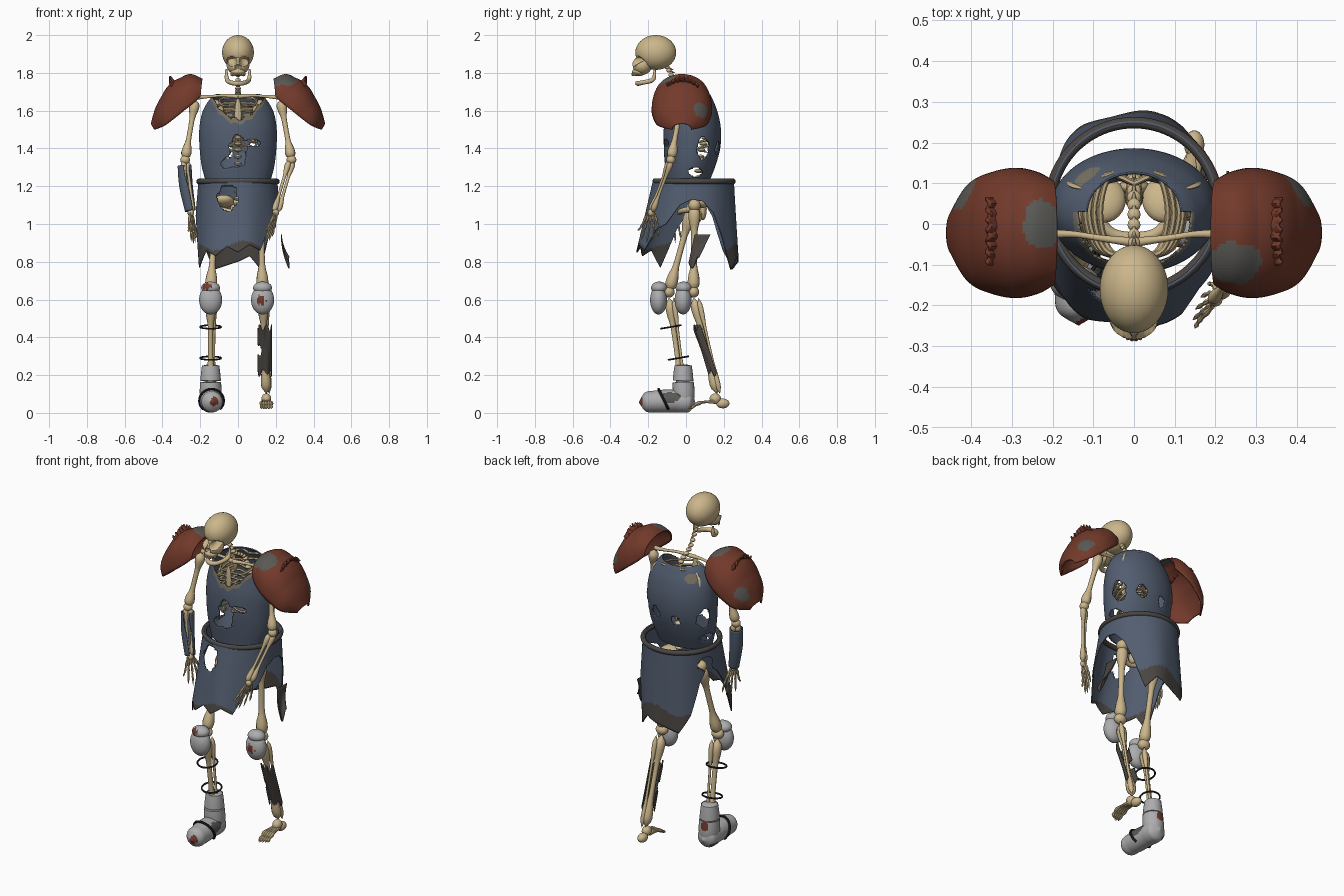
import bpy, bmesh
from math import sin, cos, pi, radians, degrees, atan2
from mathutils import Vector as V, Matrix

if "Cube" in bpy.data.objects:
    bpy.data.objects.remove(bpy.data.objects["Cube"])

MATS = {}
for mat_name, rgb in dict(bone=(.60, .47, .26), blue_steel=(.085, .11, .16), rust=(.17, .042, .024),
                          dark_leather=(.068, .06, .053), pale_grey=(.42, .42, .43), black_iron=(.022, .02, .018),
                          worn_edge=(.19, .165, .125), dull_grey=(.1, .098, .09)).items():
    m = bpy.data.materials.new(mat_name)
    m.use_nodes = True
    m.diffuse_color = (*rgb, 1)
    m.node_tree.nodes["Principled BSDF"].inputs["Base Color"].default_value = (*rgb, 1)
    MATS[mat_name] = m
MADE = []


def finish(name, bm, paint, thick=0):
    """Turn a bmesh into an object; paint is a colour name or a rule on face centres."""
    bmesh.ops.remove_doubles(bm, verts=bm.verts, dist=1e-5)
    bmesh.ops.recalc_face_normals(bm, faces=bm.faces)
    used = []
    for f in bm.faces:
        colour = paint if isinstance(paint, str) else paint(f.calc_center_median())
        if colour not in used:
            used.append(colour)
        f.material_index = used.index(colour)
    mesh = bpy.data.meshes.new(name)
    bm.to_mesh(mesh)
    bm.free()
    for colour in used:
        mesh.materials.append(MATS[colour])
    ob = bpy.data.objects.new(name, mesh)
    bpy.context.collection.objects.link(ob)
    if thick:
        mod = ob.modifiers.new("thickness", "SOLIDIFY")
        mod.thickness, mod.offset = thick, 0
    MADE.append(ob)


def spline(t, pts):
    """Smooth interpolation through evenly spaced points."""
    n = len(pts) - 1
    s = min(max(t, 0) * n, n - 1e-6)
    i, f = int(s), s - int(s)
    rows = [pts[max(0, min(n, i + k))] for k in (-1, 0, 1, 2)]
    return [b + .5 * f * (c - a + f * (2*a - 5*b + 4*c - d + f * (3*(b - c) + d - a))) for a, b, c, d in zip(*rows)]


def sheet(name, fn, rows, cols, paint, keep=None, thick=.006):
    """Grid surface from fn(u, v)."""
    bm = bmesh.new()
    g = [[bm.verts.new(fn(i / rows, j / cols)) for j in range(cols + 1)] for i in range(rows + 1)]
    for i in range(rows):
        for j in range(cols):
            f = bm.faces.new((g[i][j], g[i][j+1], g[i+1][j+1], g[i+1][j]))
            if keep and not keep(f.calc_center_median()):
                bm.faces.remove(f)
    bmesh.ops.delete(bm, geom=[v for v in bm.verts if not v.link_faces], context="VERTS")
    finish(name, bm, paint, thick)


def tube(name, pts, radii, paint="bone", rows=16, cols=10, arc=1, start=0, thick=0):
    def fn(u, v):
        p, q = V(spline(u - .01, pts)), V(spline(u + .01, pts))
        a = 2 * pi * (start + arc * v)
        r = max(0, spline(u, [(k,) for k in radii])[0])
        turn = (q - p).to_track_quat("Z", "Y")
        return V(spline(u, pts)) + turn @ V((r * cos(a), r * sin(a), 0))
    sheet(name, fn, rows, cols, paint, thick=thick)


def bone(name, a, b, r):
    tube(name, (a, b), [r * k for k in (0, 1.5, 1.5, .9, .8, .8, .9, 1.5, 1.5, 0)], rows=20)


def blob(name, c, r, paint="bone", tilt=0, shape=None, seg=24):
    bm = bmesh.new()
    mat = Matrix.Translation(c) @ Matrix.Rotation(tilt, 4, "X") @ Matrix.Diagonal((*r, 1))
    bmesh.ops.create_uvsphere(bm, u_segments=seg, v_segments=seg // 2, radius=1, matrix=mat)
    if shape:
        for v in bm.verts:
            shape(v.co)
    finish(name, bm, paint)


def inside(c, holes):
    wob = 1 + .15 * sin(90 * c.x + 70 * c.z) + .1 * sin(130 * c.z - 60 * c.y)
    return any(sum(((c[k] - h[k]) / h[k + 3]) ** 2 for k in range(3)) < wob for h in holes)


# Skull with eye sockets and nose opening
def sockets(co):
    if co.y < -.2:
        for x, z, r, deep in ((-.032, 1.862, .024, .035), (.032, 1.862, .024, .035), (0, 1.83, .014, .02)):
            d = ((co.x - x) ** 2 + (co.z - z) ** 2) / r ** 2
            co.y += deep * max(0, 1 - d * d)


blob("cranium", (0, -.16, 1.908), (.084, .108, .092), shape=sockets, seg=64)
blob("face", (0, -.232, 1.84), (.06, .052, .05), shape=sockets, seg=64)
blob("upper_jaw", (0, -.25, 1.805), (.04, .036, .022))
for i in range(10):
    a = radians(-75 + i * 150 / 9)
    blob(f"tooth_{i+1}", (.036 * sin(a), -.25 - .034 * cos(a), 1.792), (.005, .005, .01), seg=8)
tube("lower_jaw", [(-.062, -.165, 1.82), (-.058, -.175, 1.765), (-.035, -.235, 1.748), (0, -.255, 1.745),
                   (.035, -.235, 1.748), (.058, -.175, 1.765), (.062, -.165, 1.82)],
     (.005, .012, .012, .014, .012, .012, .005), rows=32)

# Spine, ribs, breastbone and pelvis
SPINE = [(0, .07, 1.08), (0, .06, 1.22), (0, .08, 1.38), (0, .11, 1.52), (0, .06, 1.66), (0, -.04, 1.73), (0, -.1, 1.83)]
for i in range(27):
    p = spline(i / 26, SPINE)
    r = .024 - .0004 * i
    blob(f"vertebra_{i+1}", p, (r, r, .011), seg=12)
    tube(f"vertebra_spur_{i+1}", (p, (0, p[1] + .035, p[2] - .015)), (.008, .006, 0), rows=3, cols=6)
for s, side in ((-1, "right"), (1, "left")):
    for i in range(9):
        z, w = 1.67 - i * .032, .075 + .05 * sin(pi * min(1, .15 + i / 10))
        tube(f"{side}_rib_{i+1}", [(0, .1, z), (s * w * .7, .12, z), (s * w, .03, z - .02),
                                  (s * w * .75, -.06, z - .045), (s * .015, -.085, z - .04 + .004 * i)],
             (.007, .007, .007, .007, .006), rows=20, cols=6)
    tube(f"{side}_collarbone", [(0, -.045, 1.675), (s * .08, -.035, 1.68), (s * .15, -.025, 1.675), (s * .22, -.025, 1.67)],
         (.012, .008, .008, .013))
    blob(f"{side}_shoulder_blade", (s * .12, .1, 1.59), (.045, .008, .07), tilt=.2)
    blob(f"{side}_hip_wing", (s * .075, .06, 1.12), (.055, .06, .03), tilt=-.35)
    tube(f"{side}_pubic_arch", [(s * .11, .04, 1.08), (s * .06, -.02, 1.07), (0, -.035, 1.06)], (.02, .014, .014))
    blob(f"{side}_sit_bone", (s * .06, .06, 1.04), (.02, .025, .035))
blob("breastbone", (0, -.088, 1.58), (.018, .008, .085))
blob("sacrum", (0, .09, 1.08), (.04, .02, .06))


# Arms and hands
def arm(side, shoulder, elbow, wrist, tip):
    bone(f"{side}_upper_arm", shoulder, elbow, .017)
    blob(f"{side}_elbow", elbow, (.026, .024, .024))
    for k, n in ((-1, "ulna"), (1, "radius")):
        off = V((.011 * k, .006 * k, 0))
        bone(f"{side}_{n}", V(elbow) + off, V(wrist) + off, .01)
    blob(f"{side}_wrist", wrist, (.018, .018, .02), seg=12)
    reach = V(tip) - V(wrist)
    for k in range(5):
        spread = V((.008, .022, 0)) * (k - 2)
        end = V(wrist) + reach * (.6, .92, 1, .95, .8)[k] + spread * 1.3
        tube(f"{side}_finger_{k+1}", (V(wrist) + spread * .4, V(wrist) + reach * .45 + spread + V((0, .004, 0)), end),
             (.006, .005, .008, .005, .007, .004, .006, .003, 0), rows=18, cols=6)


arm("right", (-.225, -.02, 1.66), (-.28, -.07, 1.34), (-.25, -.09, 1.06), (-.235, -.085, .89))
arm("left", (.225, -.02, 1.66), (.283, -.08, 1.34), (.2, -.185, 1.06), (.15, -.21, .9))
tube("bracer", [(-.283, -.068, 1.31), (-.275, -.078, 1.2), (-.252, -.09, 1.07)], (.034, .033, .026), "blue_steel",
     cols=24, arc=.85, start=.35, thick=.006)

# Legs
LEGS = (("right", (-.12, .03, 1.08), (-.145, -.09, .64), (-.145, -.02, .12)),
        ("left", (.12, .045, 1.1), (.13, .04, .64), (.15, .165, .1)))
for side, hip, knee, ankle in LEGS:
    bone(f"{side}_thigh", hip, knee, .02)
    blob(f"{side}_hip_ball", hip, (.032, .032, .032))
    blob(f"{side}_knee_joint", knee, (.036, .03, .03))
    low = V(knee) - V((0, 0, .03))
    bone(f"{side}_shin", low, ankle, .017)
    bone(f"{side}_calf", low + V((.02, .025, 0)), V(ankle) + V((.015, .015, 0)), .009)
    kx, ky = knee[0], knee[1] - .055
    spot = V((kx - .025, ky - .04, .675)) if side == "right" else V((kx - .01, ky - .045, .595))

    def knee_paint(c, spot=spot):
        return "rust" if (c - spot).length < .026 + .006 * sin(300 * c.x) else "pale_grey"
    blob(f"{side}_knee_guard", (kx, ky, .598), (.061, .045, .077), knee_paint, seg=48)
    blob(f"{side}_knee_guard_top", (kx, ky + .003, .662), (.05, .043, .033), knee_paint, seg=48)

# Shin plate on the bare leg
sheet("shin_plate", lambda u, v: V((.142 + .036 * sin(3.6 * (v - .5)), .075 + .08 * u - .032 * cos(3.6 * (v - .5)),
      .45 - .24 * u + .018 * sin(19 * v) * (2 * u - 1))), 20, 24, "dark_leather",
      keep=lambda c: not inside(c, [(.11, .1, .33, .015, .05, .03)]))

# Wire bands on the booted shin
for i, (y, z) in enumerate(((-.08, .455), (-.04, .29))):
    ring = [(-.145 + .055 * sin(k * pi / 12), y + .052 * cos(k * pi / 12), z + .009 * cos(k * pi / 12)) for k in range(25)]
    tube(f"shin_band_{i+1}", ring, (.005, .005), "black_iron", rows=48, cols=6)


# Boot
def boot_paint(c):
    if inside(c, [(-.125, -.245, .06, .025, .03, .025), (-.15, .05, .14, .025, .03, .03)]):
        return "rust"
    return "dull_grey" if inside(c, [(-.09, -.08, .085, .03, .055, .03), (-.18, 0, .03, .04, .03, .02)]) else "pale_grey"


tube("boot_shaft", [(-.145, -.015, .25), (-.145, -.015, .17), (-.145, -.012, .11), (-.145, -.01, .05)],
     (.046, .053, .057, .057, .05), boot_paint, rows=30, cols=40)
blob("boot_top", (-.145, -.015, .245), (.045, .045, .012), "pale_grey")
tube("boot_foot", [(-.145, .05, .055), (-.145, -.01, .06), (-.142, -.09, .063), (-.138, -.17, .06), (-.136, -.25, .055)],
     (0, .05, .059, .059, .06, .06, .057, .05, 0), boot_paint, rows=50, cols=40)
strap = [(-.14 + .064 * sin(k * pi / 8), -.115 - .03 * cos(k * pi / 8), .064 + .062 * cos(k * pi / 8)) for k in range(-6, 7)]
tube("boot_strap", strap, (.007, .007), "black_iron", rows=40, cols=8)

# Bare foot
blob("heel_bone", (.148, .195, .05), (.025, .035, .026))
blob("ankle_bone", (.15, .155, .075), (.026, .03, .028))
for k in range(5):
    x = .15 + (k - 2) * .013
    tube(f"toe_{k+1}", [(.15 + (k - 2) * .007, .15, .06), (x, .08, .055), (x, .04, .035), (x, .005 + .008 * abs(k - 1), .02)],
         (.012, .008, .007, .011, .006, .009, .005, 0), rows=18, cols=8)

# Breastplate barrel: height, half width, front and back
BARREL = [(1.2, .16, -.1, .11), (1.3, .188, -.11, .15), (1.4, .2, -.118, .178), (1.5, .202, -.115, .182),
          (1.59, .186, -.1, .165), (1.655, .15, -.09, .14), (1.685, .115, -.07, .125)]
HOLES = [(0, -.11, 1.385, .045, .07, .085), (.075, -.11, 1.43, .05, .07, .018), (-.06, -.11, 1.32, .03, .06, .03),
         (.08, .17, 1.4, .03, .06, .035), (-.05, .17, 1.38, .025, .06, .03)]
for s in (-1, 1):
    HOLES += [(s * .18, .09, 1.4, .05, .035, .06), (s * .18, .05, 1.275, .06, .04, .025)]


def neckline(c):
    """Signed height above the ragged front opening."""
    return c.z - 1.555 - 6 * c.x ** 2 + .006 * sin(110 * c.x) if c.y < .03 else -1


def barrel(u, v):
    z, rx, y0, y1 = spline(u, BARREL)
    a = 2 * pi * v
    return V((rx * sin(a), (y0 + y1) / 2 - (y1 - y0) / 2 * cos(a), z))


def barrel_paint(c):
    worn = neckline(c) > -.025 or inside(c, [(-.12, .12, 1.63, .04, .04, .025)])
    return "worn_edge" if worn else "blue_steel"


sheet("breastplate", barrel, 90, 180, barrel_paint, keep=lambda c: neckline(c) < 0 and not inside(c, HOLES))

# Belt hoop
hoop = [(.207 * sin(k * pi / 16), .042 - .207 * cos(k * pi / 16), 1.225) for k in range(33)]
tube("belt_hoop", hoop, (.014, .014), "dark_leather", rows=96, cols=12)

# Torn skirt: hem height every 15 degrees, starting at the back
HEM = [.8, .78, .76, .86, 1.04, 1.13, 1.08, .98, .77, .86, .83, .88, .85, .89, .86, .97, 1.0, 1.1, 1.13, 1.12, 1.06,
       .93, .76, .83, .8]


def skirt(u, v):
    a = 2 * pi * v - pi
    i = min(int(v * 24), 23)
    hem = HEM[i] + (HEM[i + 1] - HEM[i]) * (v * 24 - i)
    z = 1.24 + (hem - 1.24) * u
    k = (1.24 - z) / .46
    fold = 1 + .025 * k * sin(7 * a)
    return V(((.205 + .035 * k) * sin(a) * fold, .04 - .04 * k - (.21 + .065 * k) * cos(a) * fold, z))


def skirt_paint(c):
    return "dark_leather" if c.z < .885 + .025 * sin(22 * c.x + 1) else "blue_steel"


sheet("skirt", skirt, 40, 192, skirt_paint,
      keep=lambda c: not inside(c, [(-.055, -.19, 1.14, .055, .08, .07), (-.2, .1, 1.14, .06, .05, .04)]))
sheet("skirt_scrap", lambda u, v: V((.23 + .04 * u * u, .045 + (.085 - .03 * u) * v - .03 * u, .945 - .15 * u - .03 * sin(5 * v) * u)),
      12, 12, "dark_leather")

# Shoulder guards: crown x, z, base x, z and half depth
GUARD = [(.19, 1.765, .2, 1.675, .125), (.255, 1.785, .235, 1.64, .145), (.325, 1.757, .285, 1.6, .156),
         (.385, 1.7, .335, 1.56, .148), (.43, 1.615, .39, 1.52, .122), (.458, 1.53, .44, 1.5, .05)]
for s, side in ((-1, "right"), (1, "left")):
    def guard(u, v, s=s):
        tx, tz, bx, bz, w = spline(u, GUARD)
        a = pi * (v - .5)
        lift = cos(a) ** .8 * (1 + .035 * abs(sin(3 * pi * u))) if 0 < v < 1 else 0
        return V((s * (bx + (tx - bx) * lift), -.022 + w * sin(a), bz + (tz - bz) * lift))

    patches = [(-.22, 0, 1.78, .05, .06, .05), (-.42, .07, 1.6, .05, .04, .04)] if s < 0 else \
        [(.25, -.09, 1.75, .06, .055, .06), (.4, .075, 1.6, .06, .04, .04)]
    sheet(f"{side}_shoulder_guard", guard, 48, 48,
          lambda c, p=patches: "dull_grey" if inside(c, p) else "rust", thick=.008)
    sheet(f"{side}_guard_crest", lambda u, v, s=s: V((s * (.335 + .025 * u + .004 * sin(40 * v)), -.1 + .165 * v,
          1.715 + .035 * sin(pi * v) + (.025 + .008 * sin(50 * v)) * u)), 4, 32, "rust", thick=.008)

# Smooth shading with sharp edges kept
bpy.ops.object.select_all(action="DESELECT")
for ob in MADE:
    ob.select_set(True)
bpy.context.view_layer.objects.active = MADE[0]
bpy.ops.object.shade_smooth_by_angle(angle=radians(40))
